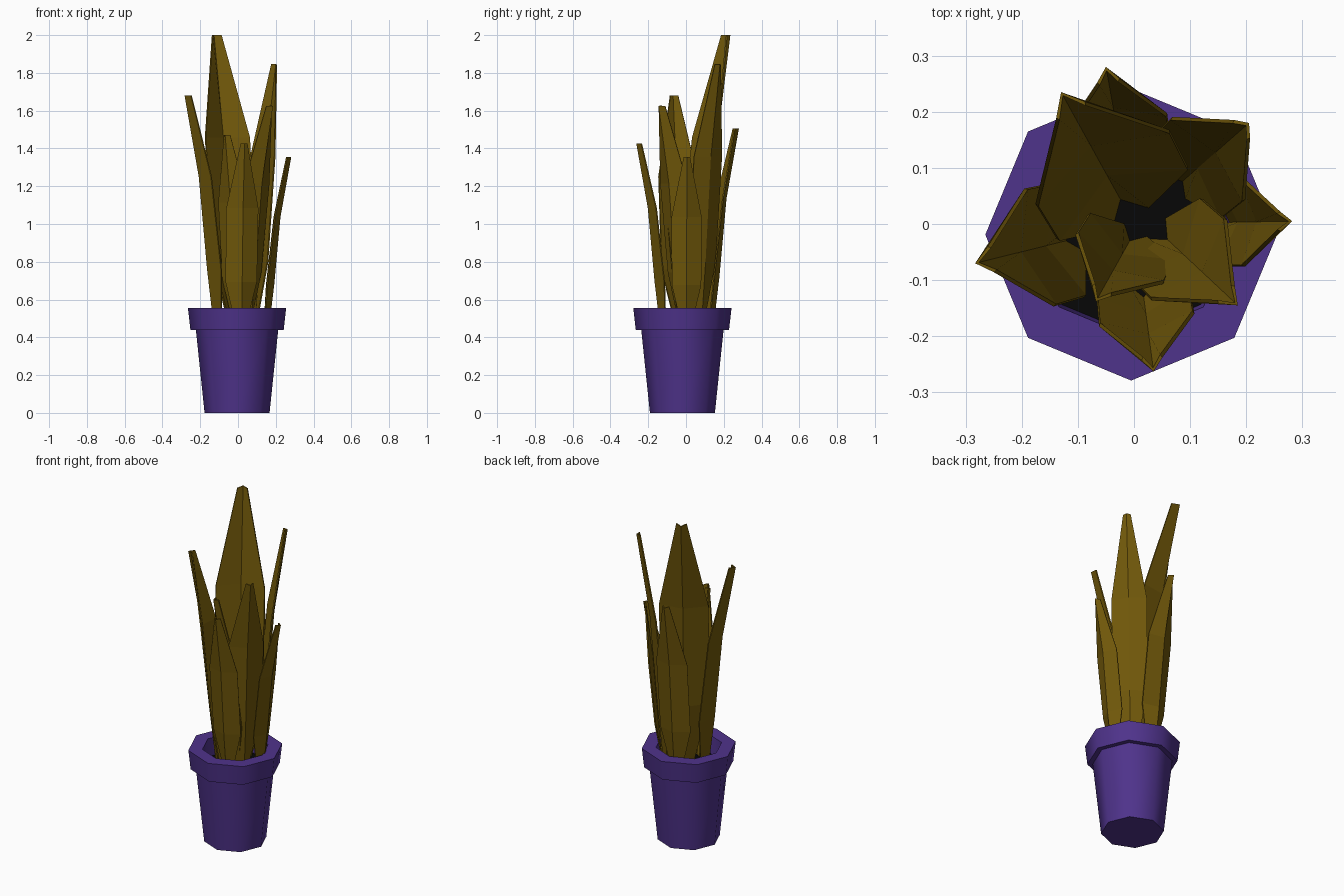
import bpy, math
from math import cos, sin, radians

if "Cube" in bpy.data.objects:
    bpy.data.objects.remove(bpy.data.objects["Cube"])

CX, CY = -0.005, -0.019   # pot axis
SOIL_Z = 0.45


def material(name, rgb):
    m = bpy.data.materials.new(name)
    m.diffuse_color = (*rgb, 1)
    m.use_nodes = True
    m.node_tree.nodes["Principled BSDF"].inputs["Base Color"].default_value = m.diffuse_color
    return m


def make(name, verts, faces, mat):
    me = bpy.data.meshes.new(name)
    me.from_pydata(verts, [], faces)
    me.materials.append(mat)
    ob = bpy.data.objects.new(name, me)
    bpy.context.collection.objects.link(ob)
    return ob


def lathe(name, profile, mat, sides=8):
    """Octagonal lathe of (radius, z) points, capped at the first and last ring."""
    verts = [(CX + r * cos(math.tau * i / sides), CY + r * sin(math.tau * i / sides), z)
             for r, z in profile for i in range(sides)]
    faces = [list(range(sides))[::-1]]
    for k in range(len(profile) - 1):
        for i in range(sides):
            a, b = k * sides + i, k * sides + (i + 1) % sides
            faces.append((a, b, b + sides, a + sides))
    n = (len(profile) - 1) * sides
    faces.append(list(range(n, n + sides)))
    return make(name, verts, faces, mat)


purple = material("purple_pot", (0.078, 0.033, 0.26))
olive = material("olive_leaf", (0.165, 0.098, 0.003))
black = material("dark_soil", (0.002, 0.002, 0.002))

# Pot with overhanging rim and hollow mouth
pot = lathe("pot", [(0.172, 0), (0.218, 0.44), (0.247, 0.44), (0.26, 0.555),
                    (0.182, 0.555), (0.175, 0.43)], purple)
bpy.context.view_layer.objects.active = pot
pot.select_set(True)
bpy.ops.object.shade_smooth_by_angle(angle=radians(50))

# Soil disc
lathe("soil", [(0.172, SOIL_Z - 0.015), (0.176, SOIL_Z)], black)

# Leaf rings per unit height: height, half width, rib offset, edge offset
RINGS = [(0, 0.026, 0, -0.025), (0.25, 0.086, 0.03, -0.01),
         (0.65, 0.088, 0.067, 0.035), (1, 0.019, 0.13, 0.107)]

# Leaf tips: x, y, z, lean, width, fold depth, yaw in degrees
LEAVES = [(-0.13, 0.235, 2.0, 1.05, 1, 1, 0),
          (0.205, 0.18, 1.845, 0.83, 0.8, 0.5, 0),
          (-0.283, -0.07, 1.68, 1, 1, 1, 0),
          (0.185, -0.145, 1.625, 1.08, 0.95, 1, -5),
          (-0.05, 0.28, 1.505, 1, 1, 1, 0),
          (-0.068, -0.138, 1.47, 0.88, 1, 0.9, -3),
          (0.035, -0.263, 1.425, 1, 1, 1, 0),
          (0.282, 0.005, 1.355, 1, 1, 1, 0)]

for n, (tx, ty, tz, lean, width, fold, yaw) in enumerate(LEAVES):
    h = tz - SOIL_Z
    ang = math.atan2(ty, tx) + radians(yaw)
    ux, uy = cos(ang), sin(ang)
    verts = []
    for t, w, rib, edge in RINGS:
        rib_r = (rib - 0.13) * lean * h          # measured back from the tip
        edge_r = rib_r - (rib - edge) * fold * h
        # V-shaped cross-section: edge, rib, edge
        for side, r in ((-1, edge_r), (0, rib_r), (1, edge_r)):
            s = side * w * width * h
            verts.append((tx + ux * r - uy * s, ty + uy * r + ux * s, SOIL_Z + t * h))
    faces = [(a, a + 1, a + 4, a + 3) for k in range(3) for a in (3 * k, 3 * k + 1)]
    leaf = make(f"leaf_{n + 1}", verts, faces, olive)
    mod = leaf.modifiers.new("thickness", 'SOLIDIFY')
    mod.thickness = 0.007
    mod.offset = -1
